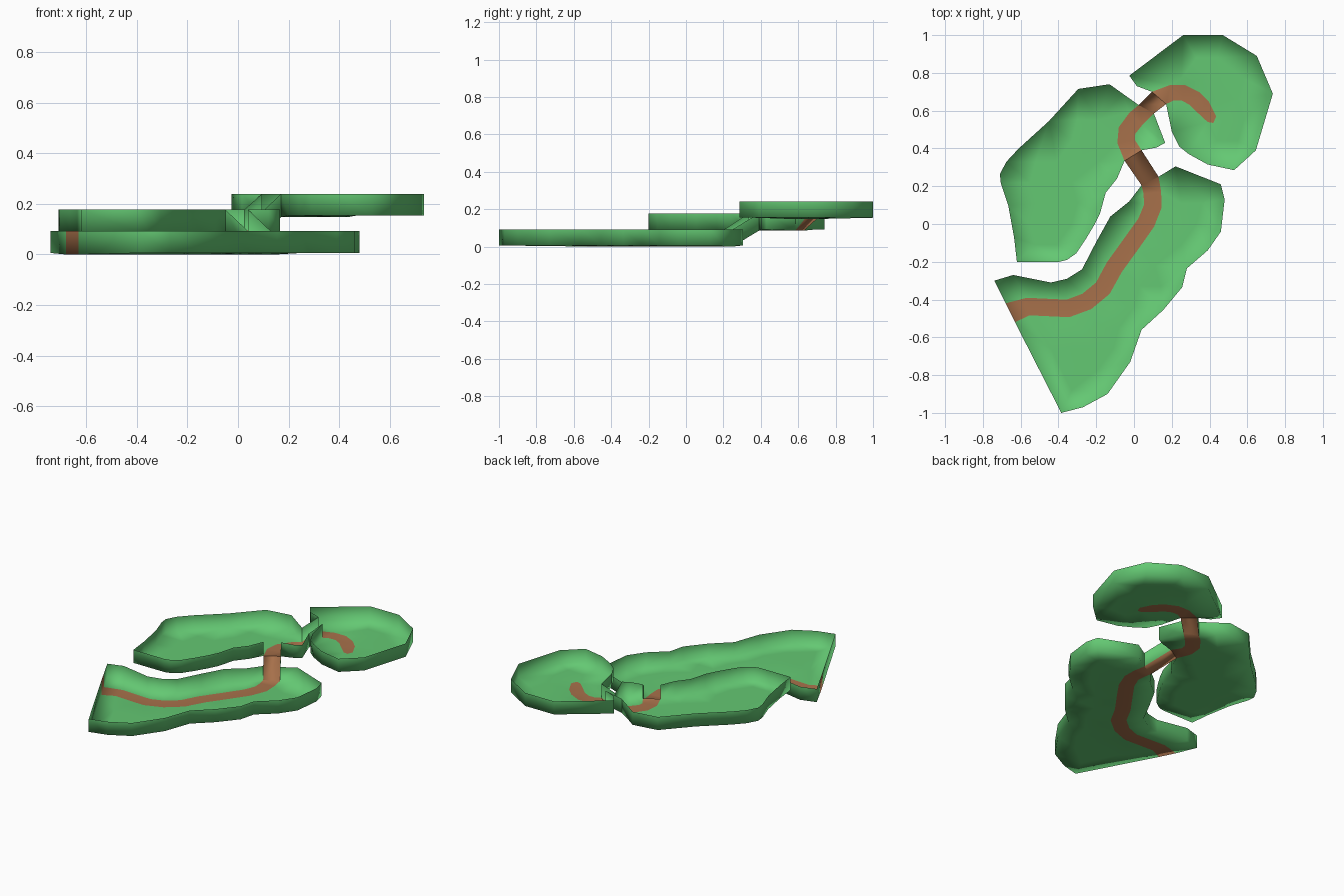
import bpy, bmesh
from mathutils import Vector as V
from mathutils.geometry import delaunay_2d_cdt, intersect_point_line

if "Cube" in bpy.data.objects:
    bpy.data.objects.remove(bpy.data.objects["Cube"])

WALL, DIP = 0.086, 0.006


def material(name, rgb):
    m = bpy.data.materials.new(name)
    m.diffuse_color = (*rgb, 1)
    m.use_nodes = True
    m.node_tree.nodes["Principled BSDF"].inputs["Base Color"].default_value = m.diffuse_color
    return m


GRASS = material("grass green", (0.127, 0.578, 0.171))
EARTH = material("path brown", (0.39, 0.165, 0.07))


def inside(p, poly):
    hit = False
    for a, b in zip(poly, poly[1:] + poly[:1]):
        if (a.y > p.y) != (b.y > p.y) and p.x < (b.x - a.x) * (p.y - a.y) / (b.y - a.y) + a.x:
            hit = not hit
    return hit


def edge_distance(p, poly):
    best = 9
    for a, b in zip(poly, poly[1:] + poly[:1]):
        q, t = intersect_point_line(p, a, b)
        q = V(a) if t < 0 else V(b) if t > 1 else V(q[:2])
        best = min(best, (p - q.to_2d()).length)
    return best


def ribbon(start, centres, end, half=0.045):
    """Path polygon: left side out, right side back, ends snapped to given edges."""
    mid = [(start[0] + start[1]) / 2] + [V(c) for c in centres] + [(end[0] + end[1]) / 2]
    left, right = [start[0]], [start[1]]
    for a, b, c in zip(mid, mid[1:], mid[2:]):
        d = ((b - a).normalized() + (c - b).normalized()).normalized()
        n = V((-d.y, d.x)) * half
        left.append(b + n)
        right.append(b - n)
    return left + [end[0], end[1]] + right[::-1]


def finish(bm, name):
    me = bpy.data.meshes.new(name)
    bmesh.ops.remove_doubles(bm, verts=bm.verts, dist=1e-4)
    for f in bm.faces:
        f.smooth = True
    bm.to_mesh(me)
    bm.free()
    me.materials.append(GRASS)
    me.materials.append(EARTH)
    bpy.context.collection.objects.link(bpy.data.objects.new(name, me))


def face(bm, pts, mat):
    f = bm.faces.new([bm.verts.new(p) for p in pts])
    f.material_index = mat
    return f


def plateau(name, z, outline, path, openings, brown_edges=()):
    """Open tray: flat floor with inlaid path and a thin vertical rim."""
    bm = bmesh.new()
    pts = list(outline) + list(path)
    n, m = len(outline), len(path)
    edges = [(n + i, n + (i + 1) % m) for i in range(m)]
    for i in range(-9, 10):                       # loose interior points
        for j in range(-9, 10):
            p = V((i * 0.11 + 0.03 * (j % 2), j * 0.11))
            if inside(p, outline) and edge_distance(p, outline) > 0.09 and edge_distance(p, path) > 0.03:
                pts.append(p)
    vs, _, fs, *_ = delaunay_2d_cdt(pts, edges, [list(range(n))], 0, 1e-5)

    def low(p):
        return z - DIP if edge_distance(p, path) < 1e-3 or inside(p, path) else z

    for f in fs:
        tri = [vs[i] for i in f]
        c = sum(tri, V((0, 0))) / len(tri)
        if inside(c, outline):
            g = face(bm, [(p.x, p.y, low(p)) for p in tri], int(inside(c, path)))
            g.normal_update()
            if g.normal.z < 0:
                g.normal_flip()
    for a, b in zip(outline, list(outline[1:]) + [outline[0]]):
        if any(a in o and b in o for o in openings):
            continue
        brown = any(a in o and b in o for o in brown_edges)
        face(bm, [(*a, low(a)), (*b, low(b)), (*b, z + WALL), (*a, z + WALL)], int(brown))
    finish(bm, name)


def ramp(name, lower, z0, upper, z1):
    """Sloping path with a sheared wall on each side."""
    bm = bmesh.new()
    (a, b), (c, d) = lower, upper               # left, right at each end
    lo, hi = z0 - DIP, z1 - DIP
    face(bm, [(*a, lo), (*b, lo), (*d, hi), (*c, hi)], 1)
    face(bm, [(*a, lo), (*c, hi), (*c, z1 + WALL), (*a, z0 + WALL)], 0)
    face(bm, [(*d, hi), (*b, lo), (*b, z0 + WALL), (*d, z1 + WALL)], 0)
    finish(bm, name)


def points(*xy):
    return [V(p) for p in xy]


# Edges where path, ramps and plateaus meet (left, right along the path)
entry = points((-0.68, -0.42), (-0.63, -0.52))
r1_low = points((0.04, 0.205), (0.13, 0.25))
r1_high = points((-0.05, 0.335), (0.04, 0.39))
r2_low = points((0.025, 0.63), (0.105, 0.585))
r2_high = points((0.095, 0.70), (0.17, 0.635))
path_end = points((0.435, 0.57), (0.39, 0.54))
Z1, Z2, Z3 = 0.006, 0.091, 0.154

# Lower plateau
lower = points((-0.74, -0.30), (-0.64, -0.27), (-0.44, -0.31), (-0.355, -0.29), (-0.275, -0.24),
               (-0.2, -0.095), (-0.125, 0.04), (-0.025, 0.12)) + r1_low + points(
    (0.22, 0.305), (0.46, 0.21), (0.48, 0.13), (0.46, -0.04), (0.39, -0.14), (0.28, -0.235),
    (0.255, -0.335), (0.155, -0.455), (0.04, -0.56), (-0.02, -0.73), (-0.14, -0.90),
    (-0.27, -0.97), (-0.385, -1.0)) + entry[::-1]
path1 = ribbon(entry, [(-0.56, -0.437), (-0.35, -0.447), (-0.25, -0.41), (-0.165, -0.34),
                       (-0.105, -0.23), (-0.015, -0.105), (0.065, 0.008), (0.10, 0.095),
                       (0.097, 0.165)], r1_low, 0.047)
plateau("lower_plateau", Z1, lower, path1, [r1_low], [entry])

# Middle plateau
middle = points((-0.71, 0.265), (-0.675, 0.33), (-0.61, 0.40), (-0.45, 0.545), (-0.295, 0.715),
                (-0.13, 0.74), (-0.06, 0.69)) + r2_low + points(
    (0.165, 0.43), (0.12, 0.405)) + r1_high[::-1] + points(
    (-0.09, 0.24), (-0.15, 0.165), (-0.18, 0.055), (-0.21, -0.005), (-0.255, -0.08),
    (-0.305, -0.155), (-0.355, -0.19), (-0.395, -0.2), (-0.62, -0.2), (-0.635, -0.07),
    (-0.665, 0.095), (-0.705, 0.215))
path2 = ribbon(r1_high, [(-0.042, 0.437), (-0.037, 0.495), (0.01, 0.557)], r2_low, 0.047)
plateau("middle_plateau", Z2, middle, path2, [r1_high, r2_low])

# Upper plateau
upper = points((-0.025, 0.785), (0.26, 1.0), (0.47, 1.0), (0.65, 0.89), (0.735, 0.69),
               (0.645, 0.39), (0.53, 0.285), (0.39, 0.315), (0.29, 0.37), (0.24, 0.41),
               (0.2, 0.49)) + r2_high[::-1] + points((0.015, 0.73))
path3 = ribbon(r2_high, [(0.2, 0.695), (0.26, 0.695), (0.32, 0.665), (0.365, 0.62)], path_end, 0.042)
path3.insert(path3.index(path_end[1]), V((0.42, 0.535)))
plateau("upper_plateau", Z3, upper, path3, [r2_high])

# Ramps between the levels
ramp("lower_ramp", r1_low, Z1, r1_high, Z2)
ramp("upper_ramp", r2_low, Z2, r2_high, Z3)
